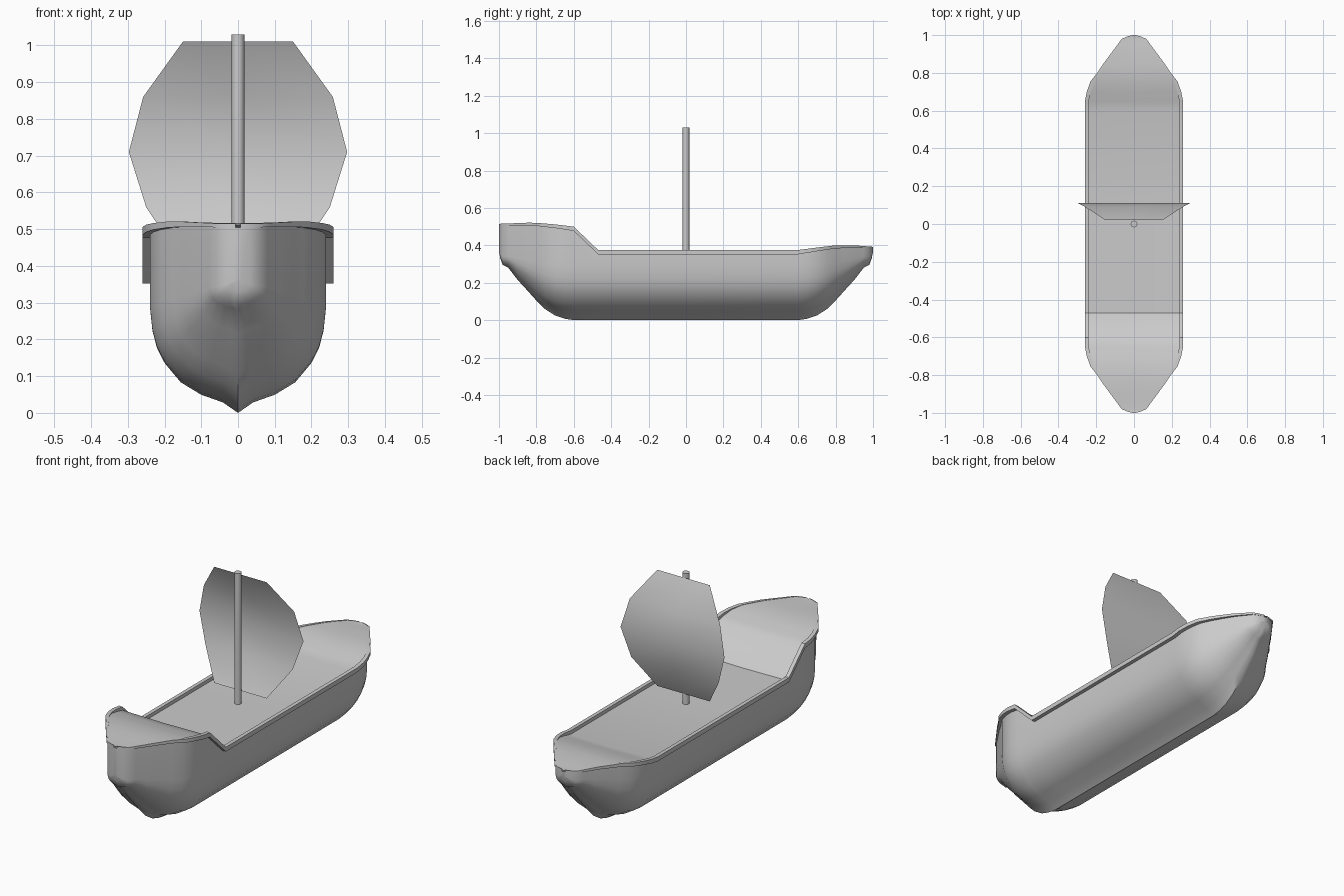
import bpy
import math

cube = bpy.data.objects.get("Cube")
if cube:
    bpy.data.objects.remove(cube)

grey = bpy.data.materials.new("plain grey")
grey.use_nodes = True
colour = (0.6, 0.6, 0.6, 1)
grey.diffuse_color = colour
grey.node_tree.nodes["Principled BSDF"].inputs["Base Color"].default_value = colour


def finish(obj, angle):
    obj.data.materials.append(grey)
    bpy.ops.object.select_all(action="DESELECT")
    obj.select_set(True)
    bpy.context.view_layer.objects.active = obj
    bpy.ops.object.shade_smooth_by_angle(angle=math.radians(angle))


def loft(name, rows, closed=False, caps=False, angle=35):
    """Skin a list of equally long point rows."""
    n = len(rows[0])
    verts = [p for row in rows for p in row]
    faces = []
    for i in range(len(rows) - 1):
        for j in range(n if closed else n - 1):
            k = (j + 1) % n
            faces.append((i * n + j, i * n + k, (i + 1) * n + k, (i + 1) * n + j))
    if caps:
        faces.append(tuple(reversed(range(n))))
        faces.append(tuple(range(len(verts) - n, len(verts))))
    mesh = bpy.data.meshes.new(name)
    mesh.from_pydata(verts, [], faces)
    mesh.update()
    obj = bpy.data.objects.new(name, mesh)
    bpy.context.collection.objects.link(obj)
    finish(obj, angle)
    return obj


def lerp(table, t):
    """Read a value from a piecewise straight line."""
    if t <= table[0][0]:
        return table[0][1]
    for (a, u), (b, v) in zip(table, table[1:]):
        if t <= b:
            return u + (v - u) * (t - a) / (b - a)
    return table[-1][1]


# Lines of the ship: plan width, keel, rail top and rail depth along its length
PLAN = [(0.6, 0.26), (0.65, 0.26), (0.7, 0.25), (0.755, 0.23), (0.8, 0.195),
        (0.845, 0.165), (0.98, 0.065), (0.993, 0.035), (1, 0.008)]
KEEL = [(0.6, 0), (0.65, 0.008), (0.7, 0.025), (0.755, 0.06), (0.8, 0.105),
        (0.845, 0.155), (0.9, 0.215), (0.95, 0.28), (0.98, 0.295),
        (0.993, 0.33), (1, 0.37)]
SHEER = [(-1, 0.515), (-0.82, 0.522), (-0.7, 0.512), (-0.6, 0.5), (-0.47, 0.375),
         (0.6, 0.375), (0.7, 0.388), (0.8, 0.4), (0.9, 0.4), (1, 0.392)]
DEPTH = [(0.6, 0.023), (1, 0.01)]
SINK = [(0.62, 0.018), (0.72, 0.002)]

# Half cross-section: share of the width and of the height above the keel
SECTION = [(0, 0), (0.17, 0.08), (0.42, 0.14), (0.65, 0.235), (0.83, 0.38),
           (0.92, 0.5), (0.97, 0.63), (1, 0.82)]

ends = [0.6, 0.65, 0.7, 0.755, 0.8, 0.845, 0.9, 0.95, 0.98, 0.993, 1]
stations = sorted([-y for y in ends] + [-0.47, 0] + ends)

hull_rows, deck_rows, left_rail, right_rail = [], [], [], []
for y in stations:
    a = abs(y)
    outer = lerp(PLAN, a)
    inner = outer - min(0.02, outer * 0.09)
    keel, top = lerp(KEEL, a), lerp(SHEER, y)
    bottom = top - lerp(DEPTH, a)
    deck = top - lerp(SINK, a)
    half = [(w * inner, keel + h * (0.355 - keel)) for w, h in SECTION]
    half.append((inner, bottom))
    port = [(-x, y, z) for x, z in reversed(half[1:])]
    hull_rows.append(port + [(x, y, z) for x, z in half])
    deck_rows.append([(inner, y, deck), (0, y, deck - 0.003), (-inner, y, deck)])
    ring = [(inner, bottom), (outer, bottom), (outer, top), (inner, top)]
    left_rail.append([(x, y, z) for x, z in ring])
    right_rail.append([(-x, y, z) for x, z in reversed(ring)])

loft("hull", hull_rows, caps=True, angle=50)
loft("deck", deck_rows)
loft("left_rail", left_rail, closed=True, caps=True)
loft("right_rail", right_rail, closed=True, caps=True)

# Mast
bpy.ops.mesh.primitive_cylinder_add(vertices=16, radius=0.0175, depth=0.68,
                                    location=(0, 0, 0.69))
bpy.context.object.name = "mast"
finish(bpy.context.object, 35)

# Sail: a sheet bowed towards the back, widest at mid height
sail_rows = []
for z, w, y in [(0.41, 0.15, 0.02), (0.56, 0.25, 0.09), (0.71, 0.297, 0.11),
                (0.86, 0.258, 0.09), (1.01, 0.15, 0.02)]:
    sail_rows.append([(w, y, z), (0, y, z), (-w, y, z)])
loft("sail", sail_rows, angle=60)
